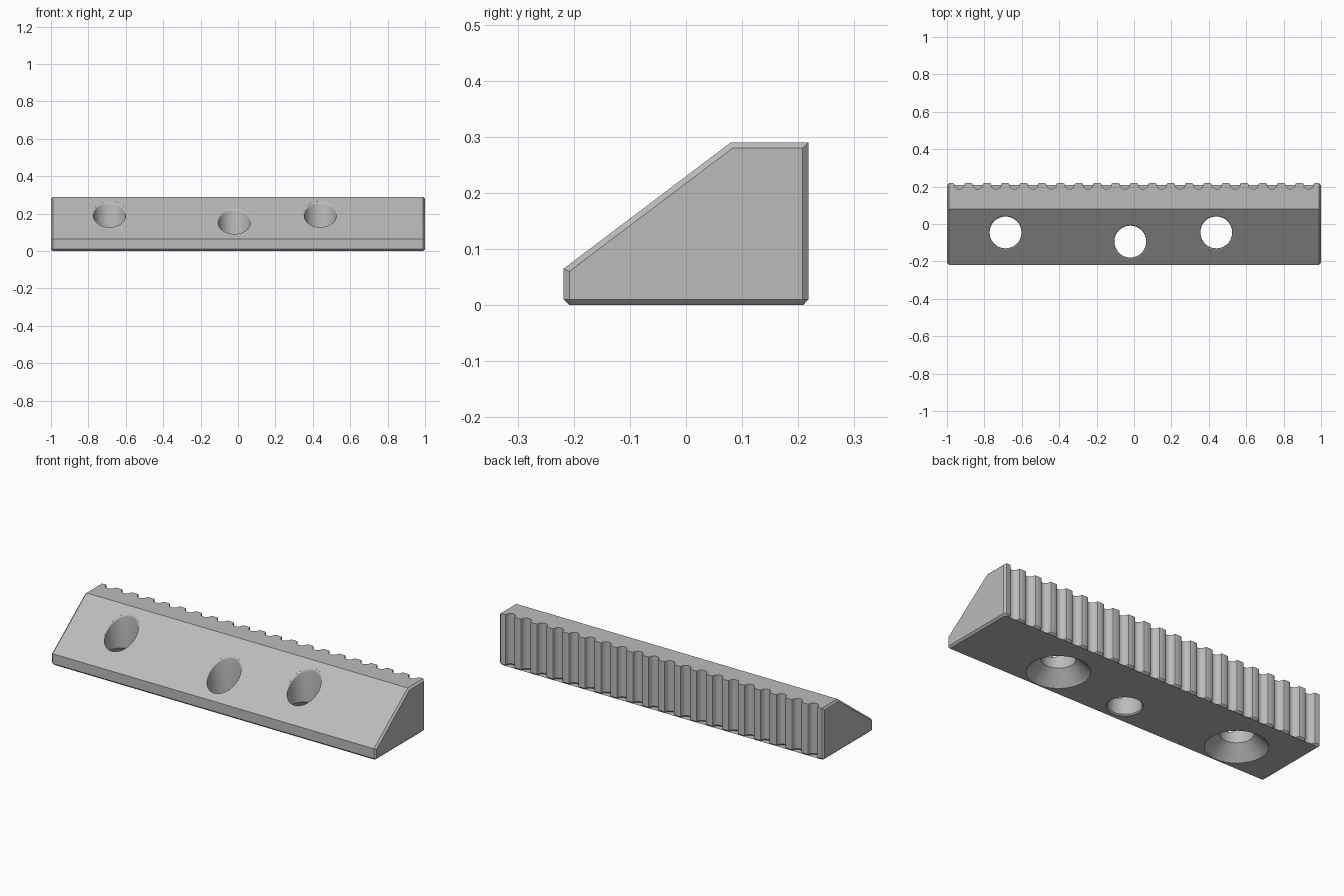
import bpy, bmesh
from math import sin, cos, pi, radians
from mathutils import Vector

cube = bpy.data.objects.get("Cube")
if cube:
    bpy.data.objects.remove(cube, do_unlink=True)

HALF_X, HALF_Y, HEIGHT, CHAMFER = 1.0, 0.218, 0.29, 0.01
FRONT_Z, TOP_Y = 0.065, 0.08
RISE = (HEIGHT - FRONT_Z) / (TOP_Y + HALF_Y)
GROOVES, MOUTH, TOOTH = 20, 0.033, 0.034
PITCH = (2 * HALF_X - TOOTH) / GROOVES

grey = bpy.data.materials.new("plain grey")
grey.use_nodes = True
colour = (0.5, 0.5, 0.5, 1)
grey.diffuse_color = colour
grey.node_tree.nodes["Principled BSDF"].inputs["Base Color"].default_value = colour


def slope_z(y):
    return FRONT_Z + (y + HALF_Y) * RISE


def inset(points, d):
    """Move a counter-clockwise outline inwards with mitred corners."""
    result = []
    for i, p in enumerate(points):
        a = (p - points[i - 1]).normalized()
        b = (points[(i + 1) % len(points)] - p).normalized()
        na, nb = Vector((-a.y, a.x)), Vector((-b.y, b.x))
        result.append(p + (na + nb) * d / (1 + na.dot(nb)))
    return result


def loft(name, rings):
    """Skin a stack of equal-length rings and cap both ends."""
    bm = bmesh.new()
    loops = [[bm.verts.new(p) for p in ring] for ring in rings]
    n = len(loops[0])
    for low, high in zip(loops, loops[1:]):
        for i in range(n):
            j = (i + 1) % n
            bm.faces.new((low[i], low[j], high[j], high[i]))
    bm.faces.new(loops[0][::-1])
    bm.faces.new(loops[-1])
    return finish(name, bm)


def finish(name, bm):
    bmesh.ops.recalc_face_normals(bm, faces=bm.faces)
    mesh = bpy.data.meshes.new(name)
    bm.to_mesh(mesh)
    bm.free()
    mesh.materials.append(grey)
    obj = bpy.data.objects.new(name, mesh)
    bpy.context.collection.objects.link(obj)
    return obj


def slice_off(bm, point, normal):
    """Cut away everything beyond a plane and close the cut."""
    geom = bm.verts[:] + bm.edges[:] + bm.faces[:]
    bmesh.ops.bisect_plane(bm, geom=geom, dist=1e-6, plane_co=point,
                           plane_no=normal, clear_outer=True)
    rim = [e for e in bm.edges if e.is_boundary]
    bmesh.ops.edgeloop_fill(bm, edges=rim)


# Plan outline: chamfered corners, toothed back edge
c = CHAMFER
outline = [Vector(p) for p in (
    (-HALF_X, -HALF_Y + c), (-HALF_X + c, -HALF_Y),
    (HALF_X - c, -HALF_Y), (HALF_X, -HALF_Y + c),
    (HALF_X, HALF_Y - c), (HALF_X - c, HALF_Y))]
for g in range(GROOVES):
    x = HALF_X - TOOTH / 2 - PITCH * (g + 0.5)
    outline.append(Vector((x + MOUTH, HALF_Y)))
    outline.append(Vector((x + MOUTH - 0.004, HALF_Y - 0.0015)))
    for k in range(11):
        a = pi * k / 10
        outline.append(Vector((x + 0.027 * cos(a), 0.213 - 0.027 * sin(a))))
    outline.append(Vector((x - MOUTH + 0.004, HALF_Y - 0.0015)))
    outline.append(Vector((x - MOUTH, HALF_Y)))
outline += [Vector((-HALF_X + c, HALF_Y)), Vector((-HALF_X, HALF_Y - c))]

# Bar body with a chamfered foot
body = loft("rack_bar", [
    [(p.x, p.y, 0) for p in inset(outline, c)],
    [(p.x, p.y, c) for p in outline],
    [(p.x, p.y, HEIGHT) for p in outline]])

# Sloping front face and chamfered end edges
bm = bmesh.new()
bm.from_mesh(body.data)
slope_normal = Vector((0, -RISE, 1)).normalized()
slice_off(bm, (0, TOP_Y, HEIGHT), slope_normal)
for side in (-1, 1):
    end = Vector((side, 0, 0))
    slice_off(bm, Vector((side * (HALF_X - c), TOP_Y, HEIGHT)), slope_normal + end)
    slice_off(bm, Vector((side * (HALF_X - c), TOP_Y, HEIGHT)), Vector((0, 0, 1)) + end)
bmesh.ops.recalc_face_normals(bm, faces=bm.faces)
bm.to_mesh(body.data)
bm.free()


def drill(x, y, r, sink):
    """Upright hole with a rounded lip on the slope and a flared underside."""
    def ring(radius, height, follow):
        pts = []
        for k in range(48):
            a = 2 * pi * k / 48
            py = y + radius * sin(a)
            pts.append((x + radius * cos(a), py, height + (slope_z(py) if follow else 0)))
        return pts
    rings = [ring(sink + 0.02, -0.02, False), ring(r, sink - r, False)]
    lip = 0.008
    for k in range(5):
        a = radians(20 * k)
        rings.append(ring(r + lip * (1 - cos(a)), -lip * (1 - sin(a)), True))
    rings.append(ring(r + lip, 0.1, True))
    cutter = loft("hole_cutter", rings)
    cutter.hide_render = True
    mod = body.modifiers.new("hole", "BOOLEAN")
    mod.operation, mod.solver, mod.object = "DIFFERENCE", "EXACT", cutter
    bpy.ops.object.modifier_apply(modifier=mod.name)
    bpy.data.objects.remove(cutter, do_unlink=True)


# Two countersunk holes and one plain hole
bpy.context.view_layer.objects.active = body
body.select_set(True)
drill(-0.687, -0.045, 0.085, 0.157)
drill(0.44, -0.045, 0.085, 0.157)
drill(-0.02, -0.094, 0.085, 0.091)

bpy.ops.object.shade_smooth_by_angle(angle=radians(30))
